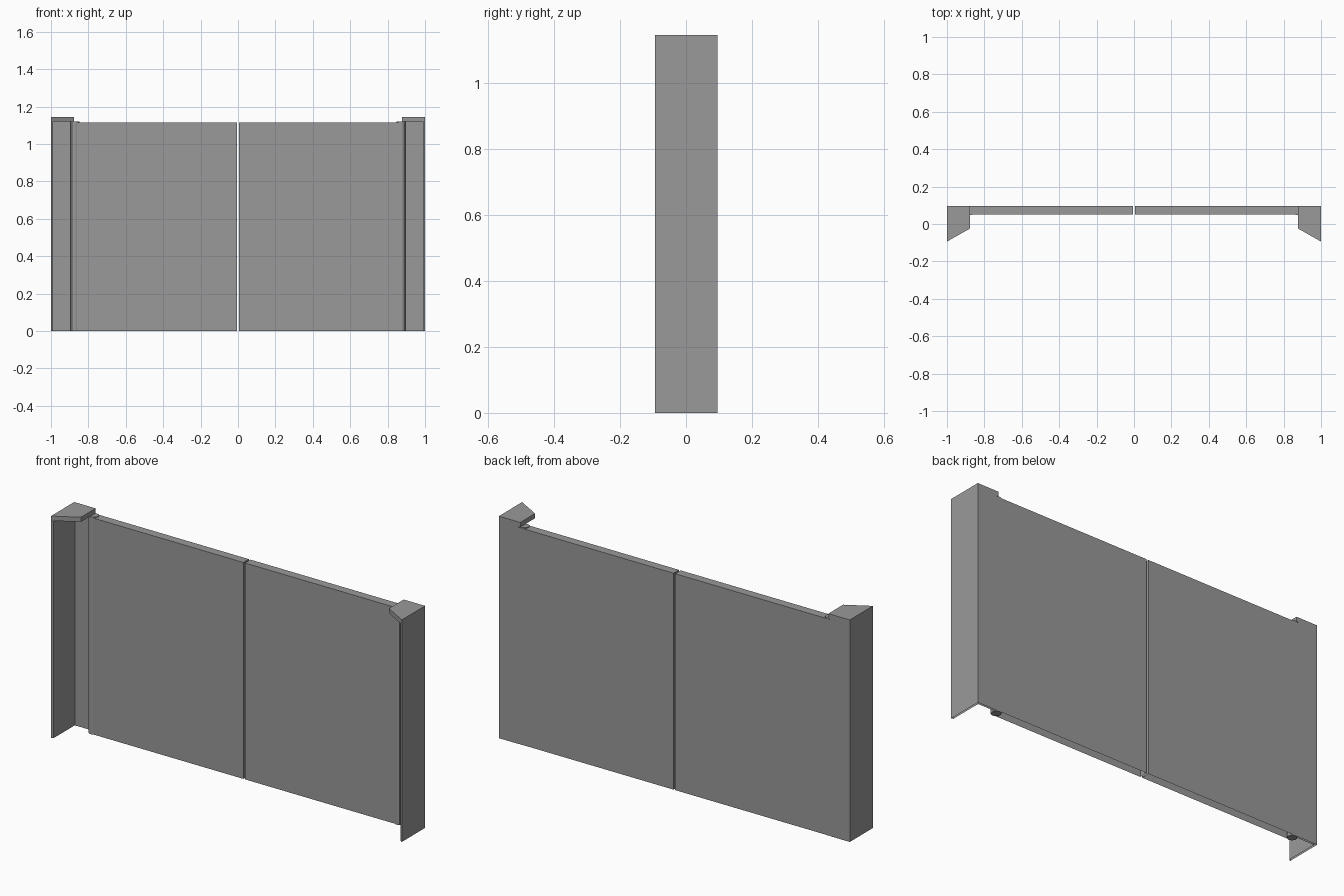
import bpy, bmesh

if "Cube" in bpy.data.objects:
    bpy.data.objects.remove(bpy.data.objects["Cube"])

# Dark grey paint
paint = bpy.data.materials.new("dark_grey")
paint.diffuse_color = (0.32, 0.32, 0.32, 1)
paint.use_nodes = True
paint.node_tree.nodes["Principled BSDF"].inputs["Base Color"].default_value = paint.diffuse_color

def prism(name, outline, z0, z1, open_bottom=False):
    """Extrude a plan outline from z0 to z1."""
    bm = bmesh.new()
    face = bm.faces.new([bm.verts.new((x, y, z0)) for x, y in outline])
    ext = bmesh.ops.extrude_face_region(bm, geom=[face])
    top = [g for g in ext["geom"] if isinstance(g, bmesh.types.BMVert)]
    bmesh.ops.translate(bm, verts=top, vec=(0, 0, z1 - z0))
    bmesh.ops.recalc_face_normals(bm, faces=bm.faces)
    if open_bottom:
        low = [f for f in bm.faces if all(v.co.z < z0 + 1e-4 for v in f.verts)]
        bmesh.ops.delete(bm, geom=low, context="FACES_ONLY")
    mesh = bpy.data.meshes.new(name)
    bm.to_mesh(mesh)
    bm.free()
    mesh.materials.append(paint)
    ob = bpy.data.objects.new(name, mesh)
    bpy.context.collection.objects.link(ob)
    return ob

def rod(name, x, y, radius, z0, z1):
    bpy.ops.mesh.primitive_cylinder_add(vertices=24, radius=radius, depth=z1 - z0,
                                        location=(x, y, (z0 + z1) / 2))
    ob = bpy.context.object
    ob.name = name
    ob.data.materials.append(paint)
    bpy.ops.object.shade_smooth_by_angle()

FRONT, BACK = -0.094, 0.095
DOOR_BOTTOM, DOOR_TOP, CAP_BOTTOM, CAP_TOP = 0.001, 1.116, 1.12, 1.144

for side, s in (("left", -1), ("right", 1)):
    def plan(pts):
        return [(s * x, y) for x, y in pts]

    # L-shaped sheet post: outer wall plus back flange
    prism(side + "_post", plan([(1, FRONT), (1, BACK), (0.887, BACK), (0.887, 0.085),
                                (0.99, 0.085), (0.99, FRONT + 0.005)]), 0, CAP_BOTTOM, True)
    # Cap with slanted front edge
    prism(side + "_post_cap", plan([(1, FRONT), (1, BACK), (0.878, BACK), (0.878, -0.025)]),
          CAP_BOTTOM, CAP_TOP)
    # Flat door leaf, open underneath
    prism(side + "_door", plan([(0.887, 0.05), (0.887, BACK), (0.005, BACK), (0.005, 0.05)]),
          DOOR_BOTTOM, DOOR_TOP, True)
    # Hinge rod running through the outer edge of the leaf
    rod(side + "_hinge_rod", s * 0.872, 0.071, 0.0235, 0, CAP_BOTTOM)
